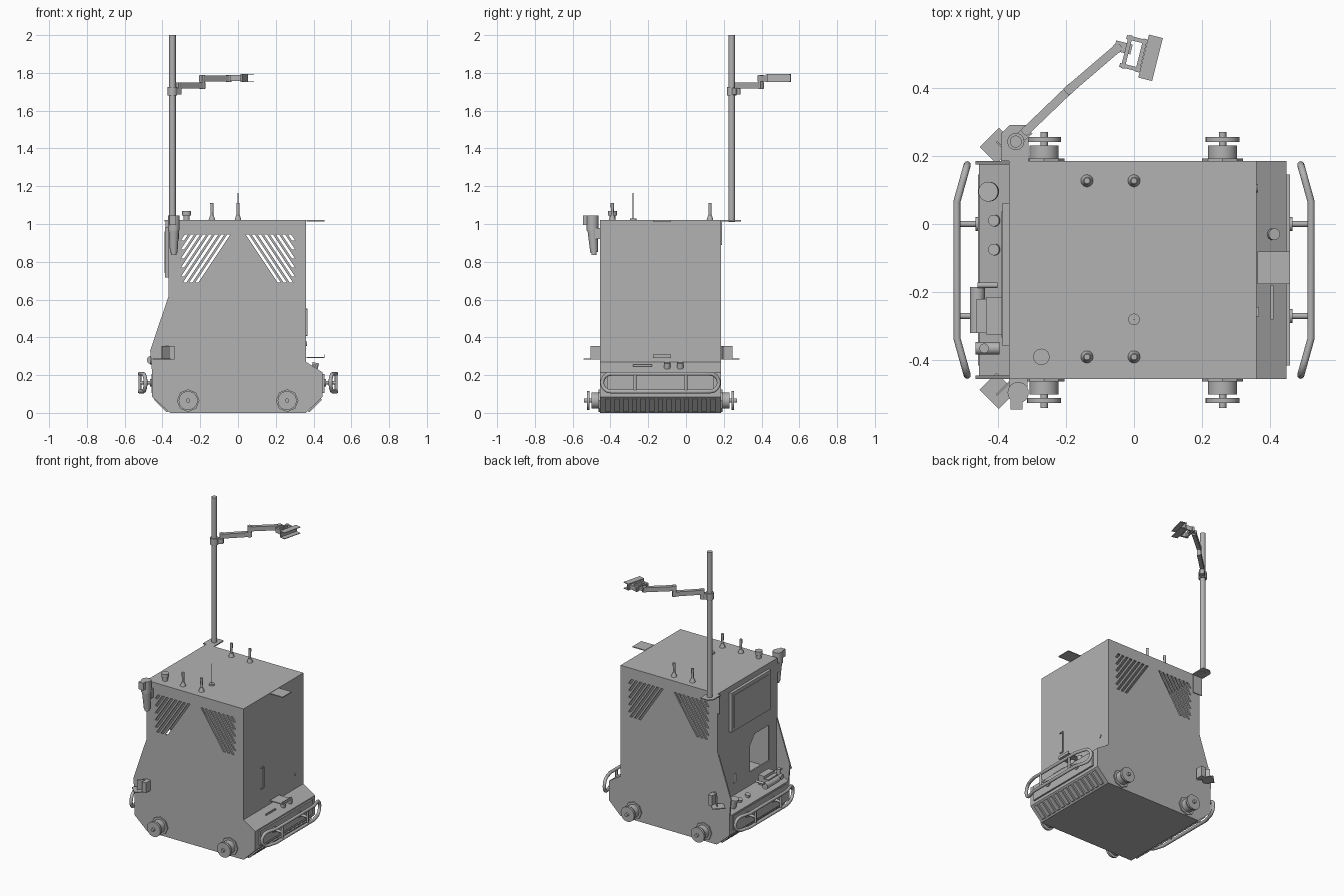
import bpy, bmesh, math
from mathutils import Vector, Matrix

cube = bpy.data.objects.get("Cube")
if cube:
    bpy.data.objects.remove(cube, do_unlink=True)

GREY = bpy.data.materials.new("plain_grey")
GREY.use_nodes = True
GREY.diffuse_color = (0.45, 0.45, 0.45, 1)
GREY.node_tree.nodes["Principled BSDF"].inputs["Base Color"].default_value = GREY.diffuse_color


def finish(name, bm, smooth=False):
    bmesh.ops.recalc_face_normals(bm, faces=bm.faces)
    me = bpy.data.meshes.new(name)
    bm.to_mesh(me)
    bm.free()
    me.materials.append(GREY)
    ob = bpy.data.objects.new(name, me)
    bpy.context.collection.objects.link(ob)
    if smooth:
        select(ob)
        bpy.ops.object.shade_smooth_by_angle(angle=math.radians(35))
    return ob


def select(ob):
    bpy.ops.object.select_all(action="DESELECT")
    ob.select_set(True)
    bpy.context.view_layer.objects.active = ob


def box(name, center, size, turn=0):
    bm = bmesh.new()
    mat = Matrix.Translation(center) @ Matrix.Rotation(math.radians(turn), 4, "Z") @ Matrix.Diagonal((*size, 1))
    bmesh.ops.create_cube(bm, size=1, matrix=mat)
    return finish(name, bm)


def rod(name, a, b, r1, r2=None, sides=24):
    a, b = Vector(a), Vector(b)
    bm = bmesh.new()
    mat = Matrix.Translation((a + b) / 2) @ (b - a).to_track_quat("Z", "Y").to_matrix().to_4x4()
    bmesh.ops.create_cone(bm, cap_ends=True, segments=sides, radius1=r1,
                          radius2=r1 if r2 is None else r2, depth=(b - a).length, matrix=mat)
    return finish(name, bm, True)


def prism(name, profiles, axis, lo, hi):
    """Extrude 2D outlines along one axis."""
    place = {"x": lambda p: (lo, p[0], p[1]), "y": lambda p: (p[0], lo, p[1]),
             "z": lambda p: (p[0], p[1], lo)}[axis]
    step = Vector([hi - lo if a == axis else 0 for a in "xyz"])
    bm = bmesh.new()
    for prof in profiles:
        face = bm.faces.new([bm.verts.new(place(p)) for p in prof])
        ext = bmesh.ops.extrude_face_region(bm, geom=[face], use_keep_orig=True)
        bmesh.ops.translate(bm, vec=step, verts=[v for v in ext["geom"] if isinstance(v, bmesh.types.BMVert)])
    return finish(name, bm)


def cut(ob, cutter):
    cutter.hide_render = True
    mod = ob.modifiers.new("cut", "BOOLEAN")
    mod.operation, mod.solver, mod.object = "DIFFERENCE", "EXACT", cutter
    select(ob)
    bpy.ops.object.modifier_apply(modifier="cut")


def tube(name, pts, r, closed=False):
    cu = bpy.data.curves.new(name, "CURVE")
    cu.dimensions, cu.bevel_depth, cu.bevel_resolution = "3D", r, 3
    cu.use_fill_caps = True
    sp = cu.splines.new("POLY")
    sp.points.add(len(pts) - 1)
    for p, q in zip(sp.points, pts):
        p.co = (*q, 1)
    sp.use_cyclic_u = closed
    cu.materials.append(GREY)
    ob = bpy.data.objects.new(name, cu)
    bpy.context.collection.objects.link(ob)
    select(ob)
    bpy.ops.object.convert(target="MESH")
    bpy.ops.object.shade_smooth_by_angle(angle=math.radians(40))


# Hull with chamfered ends
Y0, Y1, MID = -0.455, 0.185, -0.135
prism("hull", [[(-.36, 0), (.36, 0), (.447, .085), (.447, .215), (.36, .27),
                (-.365, .27), (-.455, .215), (-.455, .085)]], "y", Y0, Y1)

# Hollow cabinet: flared side panels with slanted vents
side = [(.36, .27), (.36, 1.02), (-.367, 1.02), (-.367, .62), (-.465, .33), (-.455, .215)]
panels = [prism("front_panel", [side], "y", Y0, Y0 + .01),
          prism("back_panel", [side], "y", Y1 - .01, Y1)]
slots = []
for k in range(8):
    t = -.04 - .032 * k
    f = min(1, (t + .285) / .17)
    slot = [(t, .945), (t - .017, .945), (t - .017 - .17 * f, .945 - .255 * f), (t - .17 * f, .945 - .255 * f)]
    slots += [slot, [(-x, z) for x, z in slot]]
vents = prism("vent_cutter", slots, "y", Y0 - .1, Y1 + .1)
for p in panels:
    cut(p, vents)
bpy.data.objects.remove(vents)

box("roof", (-.0035, MID, 1.015), (.725, .638, .01))
box("left_wall", (.355, MID, .645), (.01, .638, .75))
wall = box("right_wall", (-.362, MID, .645), (.01, .638, .75))
hatch = prism("hatch_cutter", [[(-.365, .36), (-.16, .36), (-.16, .54), (-.21, .6), (-.365, .6)],
                               [(-.01, .35), (.015, .35), (.015, .41), (-.01, .41)]], "x", -.5, -.3)
cut(wall, hatch)
bpy.data.objects.remove(hatch)

# Display on the right wall
box("display", (-.376, -.148, .85), (.02, .42, .265))
box("display_glass", (-.387, -.148, .85), (.004, .37, .22))

# Pull handle and small fittings on the left wall
for z in (.41, .55):
    box("pull_handle_end", (.363, -.258, z), (.008, .028, .006))
box("pull_handle_grip", (.363, -.246, .48), (.008, .005, .14))
rod("latch", (.358, .105, .365), (.364, .105, .365), .012)
for z in (.293, 1.017):
    box("ledge_plate", (.41, -.128, z), (.095, .095, .006))
box("ledge_lip", (.456, -.128, .3), (.004, .095, .018))
for y in (-.1, -.03):
    rod("deck_button", (.405, y, .235), (.412, y, .265), .017)
box("deck_bar", (.405, -.23, .25), (.008, .1, .01))

# Fittings on the right deck
rod("stop_button_base", (-.415, .095, .235), (-.425, .095, .275), .022)
rod("stop_button_cap", (-.425, .095, .275), (-.428, .095, .295), .029)
for y in (.01, -.075):
    rod("deck_port", (-.405, y, .235), (-.412, y, .256), .017)
box("gripper_body", (-.425, -.27, .285), (.075, .1, .05))
box("gripper_head", (-.412, -.27, .318), (.045, .11, .02))
rod("gripper_motor", (-.46, -.185, .28), (-.46, -.32, .28), .022)
rod("gripper_pin", (-.4, -.18, .3), (-.46, -.18, .3), .008)
rod("valve_body", (-.465, -.365, .275), (-.395, -.365, .275), .018)
rod("valve_knob", (-.44, -.365, .27), (-.44, -.365, .325), .014)

# Corner brackets, turned diagonally
for y, turn in ((Y0 - .035, 45), (Y1 + .045, -45)):
    s = 1 if y > 0 else -1
    box("corner_bracket_floor", (-.4, y, .285), (.07, .08, .006), turn)
    box("corner_bracket_upright", (-.372, y - s * .02, .318), (.005, .09, .072), -turn)
    box("corner_bracket_tab", (-.35, y - s * .01, .318), (.03, .05, .07))

# Hand tool hung on the front right corner
rod("tool_grip", (-.34, -.487, .85), (-.34, -.495, .98), .02, .028)
rod("tool_head", (-.34, -.495, .965), (-.34, -.495, 1.045), .031)
box("tool_nozzle", (-.345, -.525, 1.02), (.035, .04, .05))
box("tool_holder", (-.34, -.468, .95), (.055, .026, .06))
rod("tool_foot", (-.34, -.487, .835), (-.34, -.487, .855), .014)

# Roof antennas
for x in (-.138, 0):
    for y in (.127, -.39):
        rod("antenna_base", (x, y, 1.02), (x, y, 1.045), .018, .01)
        rod("antenna_mast", (x, y, 1.04), (x, y, 1.11), .007, .009, 12)
rod("whip_base", (0, -.28, 1.02), (0, -.28, 1.03), .017)
rod("whip", (0, -.28, 1.02), (0, -.28, 1.165), .002, sides=8)
rod("beacon_base", (-.272, -.39, 1.02), (-.272, -.39, 1.05), .016)
rod("beacon_cap", (-.272, -.39, 1.045), (-.272, -.39, 1.07), .024)

# Pole with a two-part arm and a lamp head
PX, PY = -.347, .242
prism("pole_plate", [[(-.39, .185), (-.31, .185), (-.31, .29), (-.365, .29), (-.39, .265)]], "z", 1.013, 1.02)
box("pole_plate_flange", (-.35, .188, .955), (.07, .006, .13))
rod("pole", (PX, PY, 1.01), (PX, PY, 2), .0175)
rod("pole_clamp", (PX, PY, 1.68), (PX, PY, 1.725), .025)


def arm(name, a, b, z):
    d = Vector(b) - Vector(a)
    mid = (Vector(a) + Vector(b)) / 2
    box(name, (mid.x, mid.y, z), (d.length + .025, .025, .03), math.degrees(math.atan2(d.y, d.x)))


box("clamp_block", (-.325, .262, 1.703), (.045, .03, .035), 40)
arm("lower_arm", (-.315, .275), (-.19, .395), 1.733)
arm("upper_arm", (-.19, .395), (-.05, .515), 1.77)
for x, y, lo, hi in ((-.315, .275, 1.685, 1.75), (-.19, .395, 1.715, 1.788), (-.05, .515, 1.753, 1.788)):
    rod("arm_pivot", (x, y, lo), (x, y, hi), .014)
turn = Matrix.Rotation(math.radians(-14), 3, "Z")
at = lambda x, y: Vector((0, .5, 1.773)) + turn @ Vector((x, y, 0))
box("head_link", at(-.035, .01), (.05, .03, .018), -14)
for x in (-.022, .022):
    box("head_rail", at(x, 0), (.012, .1, .03), -14)
for y in (-.042, .042):
    box("head_crossbar", at(0, y), (.066, .012, .03), -14)
for z in (-.02, .02):
    box("lamp_flange", at(.05, 0) + Vector((0, 0, z)), (.042, .13, .004), -14)
box("lamp_back", at(.034, 0), (.008, .13, .04), -14)

# Side rollers, two per side
for x in (-.264, .26):
    for wall_y, s in ((Y0, -1), (Y1, 1)):
        at_y = lambda d: (x, wall_y + s * d, .065)
        rod("roller_mount", at_y(-.002), at_y(.008), .06, sides=8)
        rod("roller_hub", at_y(.005), at_y(.045), .043)
        rod("roller_axle", at_y(.04), at_y(.085), .011)
        rod("roller_disc", at_y(.056), at_y(.07), .05)

# Looped bumper bars, skid ribs and end plates
for s in (1, -1):
    def bar_point(d, z):
        return (s * (.52 - .28 * max(0, abs(d) - .2)), MID + d, z)
    loop = [bar_point(-.2, .207), bar_point(.2, .207)]
    for end in (1, -1):
        for i in range(9):
            a = math.pi * (i / 8 - .5)
            loop.append(bar_point(end * (.262 + .047 * math.cos(a)), .16 - end * .047 * math.sin(a)))
        if end == 1:
            loop += [bar_point(.2, .113), bar_point(-.2, .113)]
    tube("bumper_loop", loop, .0105, True)
    for y in (0, -.27):
        rod("bumper_strut", (s * .52, y, .113), (s * .52, y, .207), .008, sides=12)
        rod("bumper_stem", (s * .44, y, .16), (s * .52, y, .16), .009, sides=12)
        rod("bumper_flange", (s * .44, y, .16), (s * .465, y, .16), .02)
    for i in range(13):
        y = MID + (i - 6) * .046
        prism("skid_rib", [[(s * .37, .008), (s * .378, .004), (s * .445, .07), (s * .437, .078)]],
              "y", y - .014, y + .014)
    box("end_plate", (s * .452, MID, .155), (.012, .56, .1))
